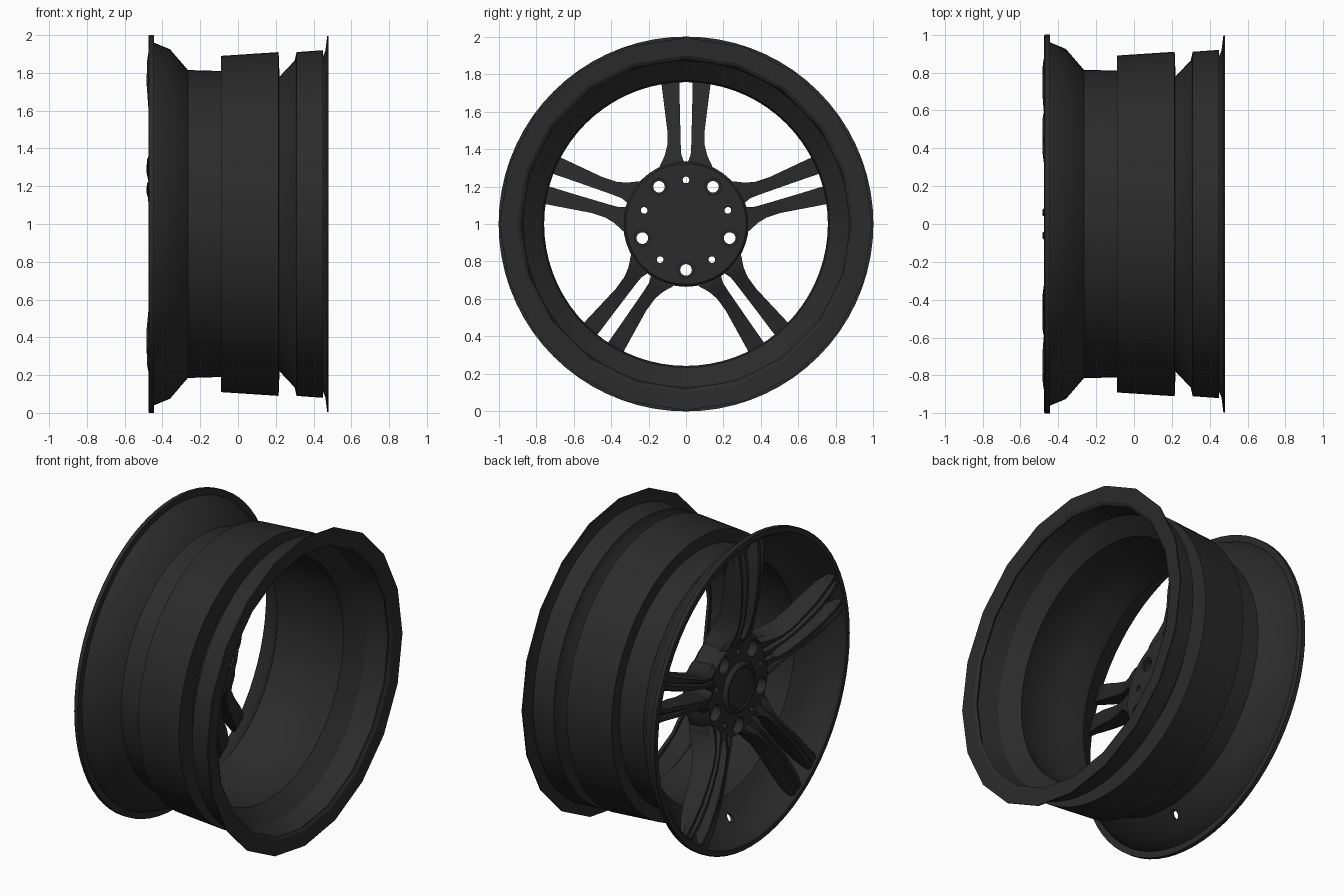
import bpy, bmesh, math

if "Cube" in bpy.data.objects:
    bpy.data.objects.remove(bpy.data.objects["Cube"])

mat = bpy.data.materials.new("dark_graphite")
mat.diffuse_color = (0.024, 0.024, 0.024, 1)
mat.use_nodes = True
mat.node_tree.nodes["Principled BSDF"].inputs["Base Color"].default_value = mat.diffuse_color
CZ = 1.0  # axle height; the axle runs along x


def finish(bm, name, angle=32, smooth=True):
    bmesh.ops.recalc_face_normals(bm, faces=bm.faces)
    me = bpy.data.meshes.new(name)
    bm.to_mesh(me)
    bm.free()
    ob = bpy.data.objects.new(name, me)
    bpy.context.collection.objects.link(ob)
    me.materials.append(mat)
    if smooth:
        bpy.ops.object.select_all(action='DESELECT')
        ob.select_set(True)
        bpy.context.view_layer.objects.active = ob
        bpy.ops.object.shade_smooth_by_angle(angle=math.radians(angle))
    return ob


def lathe(bm, prof, n, closed=True, cy=0.0, cz=0.0):
    """Spin (x, radius) points about an axis parallel to x; open profiles get end caps."""
    rings = []
    for x, r in prof:
        rings.append([bm.verts.new((x, cy + r * math.cos(2 * math.pi * i / n),
                                    CZ + cz + r * math.sin(2 * math.pi * i / n))) for i in range(n)])
    pairs = list(zip(rings, rings[1:]))
    if closed:
        pairs.append((rings[-1], rings[0]))
    else:
        bm.faces.new(rings[0])
        bm.faces.new(rings[-1])
    for a, b in pairs:
        for i in range(n):
            j = (i + 1) % n
            bm.faces.new((a[i], a[j], b[j], b[i]))


def cut(ob, bm):
    cutter = finish(bm, "cutter", smooth=False)
    cutter.hide_render = True
    m = ob.modifiers.new("cut", 'BOOLEAN')
    m.operation, m.solver, m.object = 'DIFFERENCE', 'EXACT', cutter
    ob.modifiers.move(len(ob.modifiers) - 1, 0)
    bpy.context.view_layer.objects.active = ob
    bpy.ops.object.modifier_apply(modifier=m.name)
    bpy.data.objects.remove(cutter)


# rim barrel: front lip, drop centre, raised band, rear groove, then the inner wall
rim = bmesh.new()
lathe(rim, [(-.465, .955), (-.475, .965), (-.475, .995), (-.47, 1.0), (-.445, 1.0), (-.445, .96),
            (-.36, .925), (-.265, .815), (-.09, .81), (-.09, .89), (.215, .91), (.22, .78),
            (.30, .865), (.31, .91), (.45, .92), (.45, .90), (.31, .865), (.22, .765),
            (.10, .80), (-.09, .79), (-.22, .757), (-.25, .757), (-.285, .805), (-.365, .905), (-.45, .945)], 72)
rim = finish(rim, "rim_barrel")

# valve hole low on the front lip
valve = bmesh.new()
lathe(valve, [(-.46, .024), (-.2, .024)], 16, False, 0.01, -.855)
cut(rim, valve)

# coarse rear flange
bm = bmesh.new()
lathe(bm, [(.45, .89), (.462, .915), (.472, .995), (.48, .995), (.477, .90), (.465, .88)], 20)
finish(bm, "rear_flange", 20)

# hub with bolt and locator holes
bm = bmesh.new()
lathe(bm, [(-.22, .322), (-.235, .335), (-.33, .33), (-.375, .30)], 40, False)
hub = finish(bm, "hub")
holes = bmesh.new()
for k in range(5):
    a = math.radians(270 + 72 * k)
    lathe(holes, [(-.5, .052), (-.32, .052), (-.31, .031), (-.235, .031), (-.235, .043), (-.1, .043)],
          20, False, .245 * math.cos(a), .245 * math.sin(a))
    a = math.radians(90 + 72 * k)
    lathe(holes, [(-.5, .018), (-.1, .018)], 14, False, .235 * math.cos(a), .235 * math.sin(a))
cut(hub, holes)

# centre cap
bm = bmesh.new()
lathe(bm, [(-.36, .165), (-.385, .16), (-.40, .145), (-.40, .132), (-.393, .127), (-.398, .11)], 40, False)
finish(bm, "centre_cap")

# twin spokes: stations of (radius, inner edge, outer edge, front x, back x)
STATIONS = [(.28, .0, .15, -.385, -.225), (.32, .0, .135, -.405, -.23), (.335, .012, .127, -.41, -.232),
            (.37, .025, .112, -.425, -.245), (.42, .028, .10, -.44, -.27), (.50, .03, .10, -.458, -.31),
            (.62, .033, .115, -.475, -.345), (.74, .035, .13, -.484, -.365),
            (.86, .042, .145, -.482, -.395), (.945, .05, .155, -.468, -.44)]
bm = bmesh.new()
for k in range(5):
    a = math.radians(72 * k)
    for side in (-1, 1):
        rings = []
        for r, yi, yo, xf, xb in STATIONS:
            w, d = yo - yi, min(.04, (xb - xf) * .6)
            # section with two crests and a shallow groove along the front
            sec = [(yi, xb), (yo, xb), (yo, xf + d), (yo - .18 * w, xf + d * .2), (yo - .4 * w, xf + d * .25),
                   (yo - .52 * w, xf + d * .5), (yo - .65 * w, xf), (yi + .1 * w, xf), (yi, xf + d * .5)]
            ring = []
            for y, x in sec:
                y *= side
                ring.append(bm.verts.new((x, y * math.cos(a) - r * math.sin(a),
                                          CZ + y * math.sin(a) + r * math.cos(a))))
            rings.append(ring)
        for p, q in zip(rings, rings[1:]):
            for i in range(len(p)):
                j = (i + 1) % len(p)
                bm.faces.new((p[i], p[j], q[j], q[i]))
        bm.faces.new(rings[0])
        bm.faces.new(rings[-1])
finish(bm, "twin_spokes", 28)
